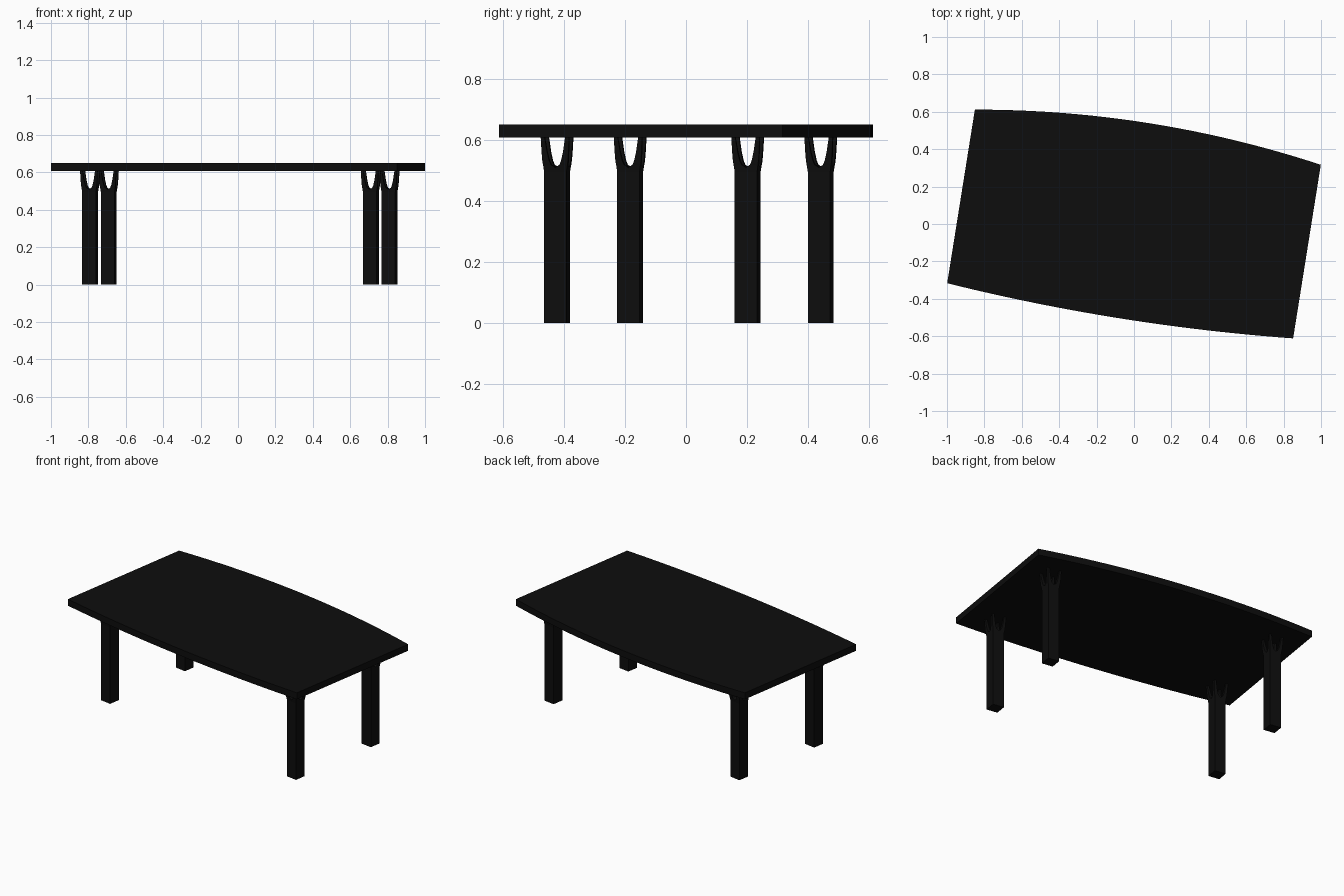
import bpy, bmesh, math
from mathutils import Matrix, Vector

cube = bpy.data.objects.get("Cube")
if cube:
    bpy.data.objects.remove(cube, do_unlink=True)

TURN = Matrix.Rotation(math.radians(-9.06), 4, 'Z')
LENGTH, DEPTH = 1.873, 0.94
BOTTOM, TOP = 0.608, 0.65
SHAFT_TOP = 0.495

black = bpy.data.materials.new("matte black")
black.use_nodes = True
black.diffuse_color = (0.004, 0.004, 0.004, 1)
black.node_tree.nodes["Principled BSDF"].inputs["Base Color"].default_value = black.diffuse_color


def finish(name, bm, place=Matrix.Identity(4), smooth=False):
    bmesh.ops.recalc_face_normals(bm, faces=bm.faces)
    mesh = bpy.data.meshes.new(name)
    bm.to_mesh(mesh)
    bm.free()
    mesh.materials.append(black)
    obj = bpy.data.objects.new(name, mesh)
    bpy.context.collection.objects.link(obj)
    obj.matrix_world = TURN @ place
    if smooth:
        bpy.ops.object.select_all(action='DESELECT')
        obj.select_set(True)
        bpy.context.view_layer.objects.active = obj
        bpy.ops.object.shade_smooth_by_angle(angle=math.radians(30))
    return obj


def loft(bm, sections):
    """Skin rectangles given as (z, x0, x1, y0, y1) and cap both ends."""
    rings = [[bm.verts.new(p) for p in ((a, c, z), (b, c, z), (b, d, z), (a, d, z))]
             for z, a, b, c, d in sections]
    for low, high in zip(rings, rings[1:]):
        for i in range(4):
            j = (i + 1) % 4
            bm.faces.new((low[i], low[j], high[j], high[i]))
    bm.faces.new(rings[0][::-1])
    bm.faces.new(rings[-1])


# Tabletop with bowed long edges, the back bowing further than the front
def edge(side, bow, steps=24):
    ts = [2 * i / steps - 1 for i in range(steps + 1)]
    return [(t * LENGTH / 2, side * (DEPTH / 2 + bow * (1 - t * t))) for t in ts]


bm = bmesh.new()
outline = edge(-1, 0.04) + edge(1, 0.075)[::-1]
slab = bm.faces.new([bm.verts.new((x, y, BOTTOM)) for x, y in outline])
extruded = bmesh.ops.extrude_face_region(bm, geom=[slab])["geom"]
bmesh.ops.translate(bm, vec=(0, 0, TOP - BOTTOM),
                    verts=[v for v in extruded if isinstance(v, bmesh.types.BMVert)])
finish("tabletop", bm, smooth=True)

# Prong profile: height, inner offset, outer offset
PRONG = [(0.508, 0.0, 0.039), (0.513, 0.006, 0.0395), (0.518, 0.014, 0.0405),
         (0.532, 0.02, 0.0425), (0.56, 0.0265, 0.0445), (BOTTOM, 0.034, 0.047)]
HALF = 0.037


# Square legs, each crowned by a collar that splits into four flaring prongs
def leg(name, x, y):
    place = Matrix.Translation(Vector((x, y, 0)))
    bm = bmesh.new()
    loft(bm, [(z, -HALF, HALF, -HALF, HALF) for z in (0, SHAFT_TOP)])
    finish(name + "_leg", bm, place)
    bm = bmesh.new()
    loft(bm, [(z, -r, r, -r, r) for z, r in ((SHAFT_TOP, HALF), (0.508, 0.039))])
    for sx in (-1, 1):
        for sy in (-1, 1):
            loft(bm, [(z, sx * a, sx * b, sy * a, sy * b) for z, a, b in PRONG])
    finish(name + "_leg_fork", bm, place, smooth=True)


for side, sx in (("left", 1), ("right", -1)):
    for end, sy in (("front", -1), ("back", 1)):
        leg(end + "_" + side, 0.008 + sx * 0.76, 0.011 + sy * 0.316)
